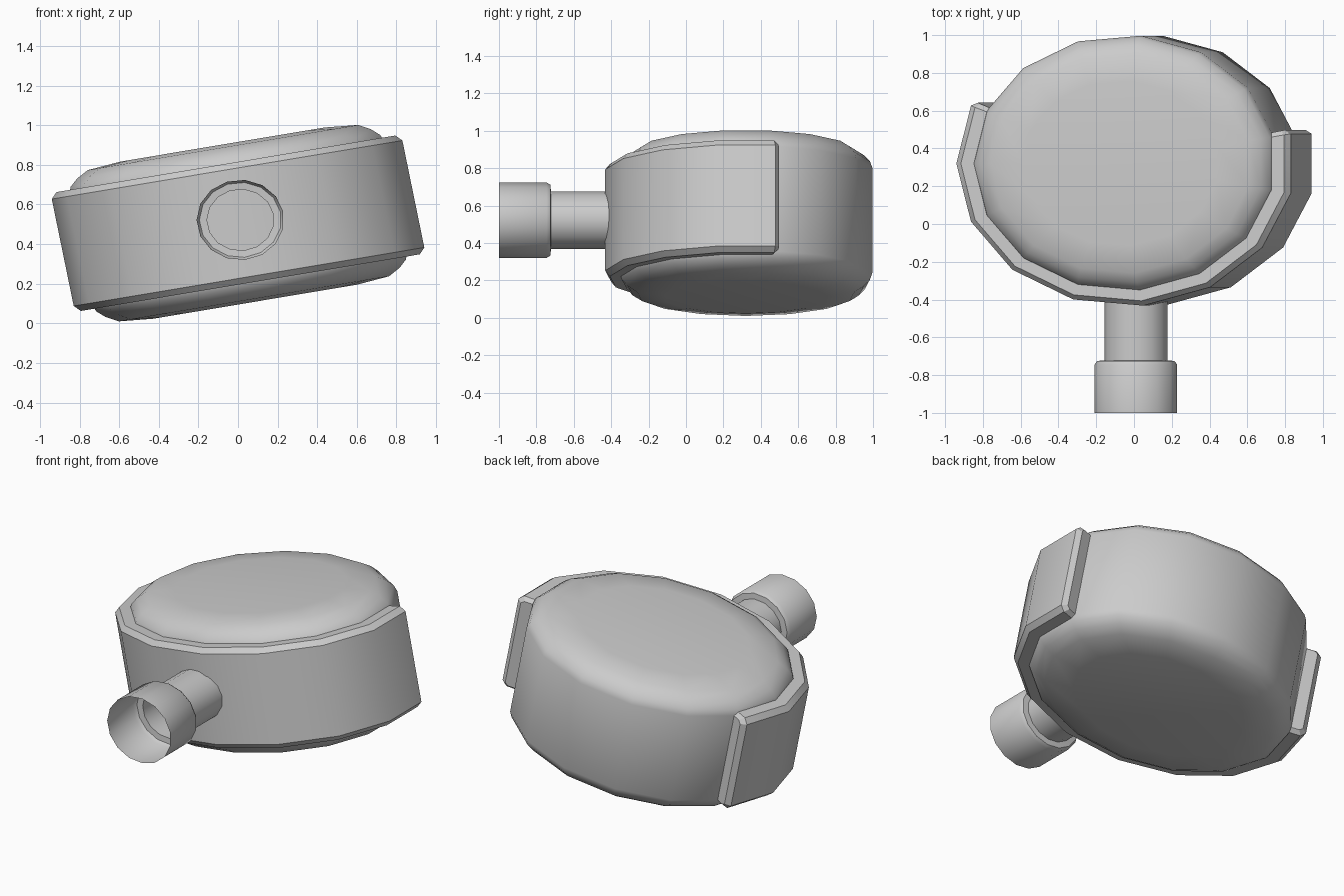
import bpy
from math import sin, cos, radians
from mathutils import Vector

if "Cube" in bpy.data.objects:
    bpy.data.objects.remove(bpy.data.objects["Cube"])

SIDES = 15
STEP = 360 / SIDES
CENTRE = Vector((0.01, 0.32, 0.507))


def drum_point(r, h, deg):
    """Point on the tilted, slightly flattened drum: radius, height, angle."""
    u, v = r * cos(radians(deg)), r * sin(radians(deg)) * 0.845
    return CENTRE + Vector((u - 0.205 * h, v, 0.167 * u + h))


def pipe_point(r, y, deg):
    """Point on the pipe that runs along y."""
    a = radians(deg)
    return Vector((0.012 + 1.09 * r * cos(a), y, 0.522 + r * sin(a)))


def loft(name, rings, loop_rings=False, loop_points=True, caps=True, angle=35):
    """Skin a list of equal-sized point rings with quads."""
    n, m = len(rings[0]), len(rings)
    verts = [p for ring in rings for p in ring]
    faces = []
    for i in range(m if loop_rings else m - 1):
        for j in range(n if loop_points else n - 1):
            k, l = (i + 1) % m, (j + 1) % n
            faces.append((i * n + j, i * n + l, k * n + l, k * n + j))
    if caps:
        faces.append(tuple(reversed(range(n))))
        faces.append(tuple(range((m - 1) * n, m * n)))
    mesh = bpy.data.meshes.new(name)
    mesh.from_pydata(verts, [], faces)
    mesh.update()
    ob = bpy.data.objects.new(name, mesh)
    bpy.context.collection.objects.link(ob)
    mesh.shade_smooth()
    mesh.set_sharp_from_angle(angle=radians(angle))
    return ob


angles = [12 + STEP * i for i in range(SIDES)]

# drum body with rounded rims, symmetric above and below
upper = [(0.805, 0.28), (0.79, 0.315), (0.75, 0.35), (0.69, 0.382), (0.52, 0.397)]
profile = [(r, -h) for r, h in reversed(upper)] + upper
loft("drum_body", [[drum_point(r, h, a) for a in angles] for r, h in profile], angle=40)

# chamfered band wrapped around the front of the drum
full = [(0.79, -0.30), (0.865, -0.30), (0.895, -0.27),
        (0.895, 0.27), (0.865, 0.30), (0.79, 0.30)]
end = [(0.79, -0.28), (0.85, -0.28), (0.87, -0.265),
       (0.87, 0.265), (0.85, 0.28), (0.79, 0.28)]
sections = [(end, 154)] + [(full, 156 + STEP * i) for i in range(10)] + [(end, 374)]
loft("front_band", [[drum_point(r, h, a) for r, h in sec] for sec, a in sections], angle=30)

# open pipe with a wider socket at its mouth
pipe = [(0.203, -1.0), (0.203, -0.745), (0.19, -0.725), (0.155, -0.722), (0.155, -0.39)]
loft("pipe_socket", [[pipe_point(r, y, a) for a in angles] for r, y in pipe], caps=False)
